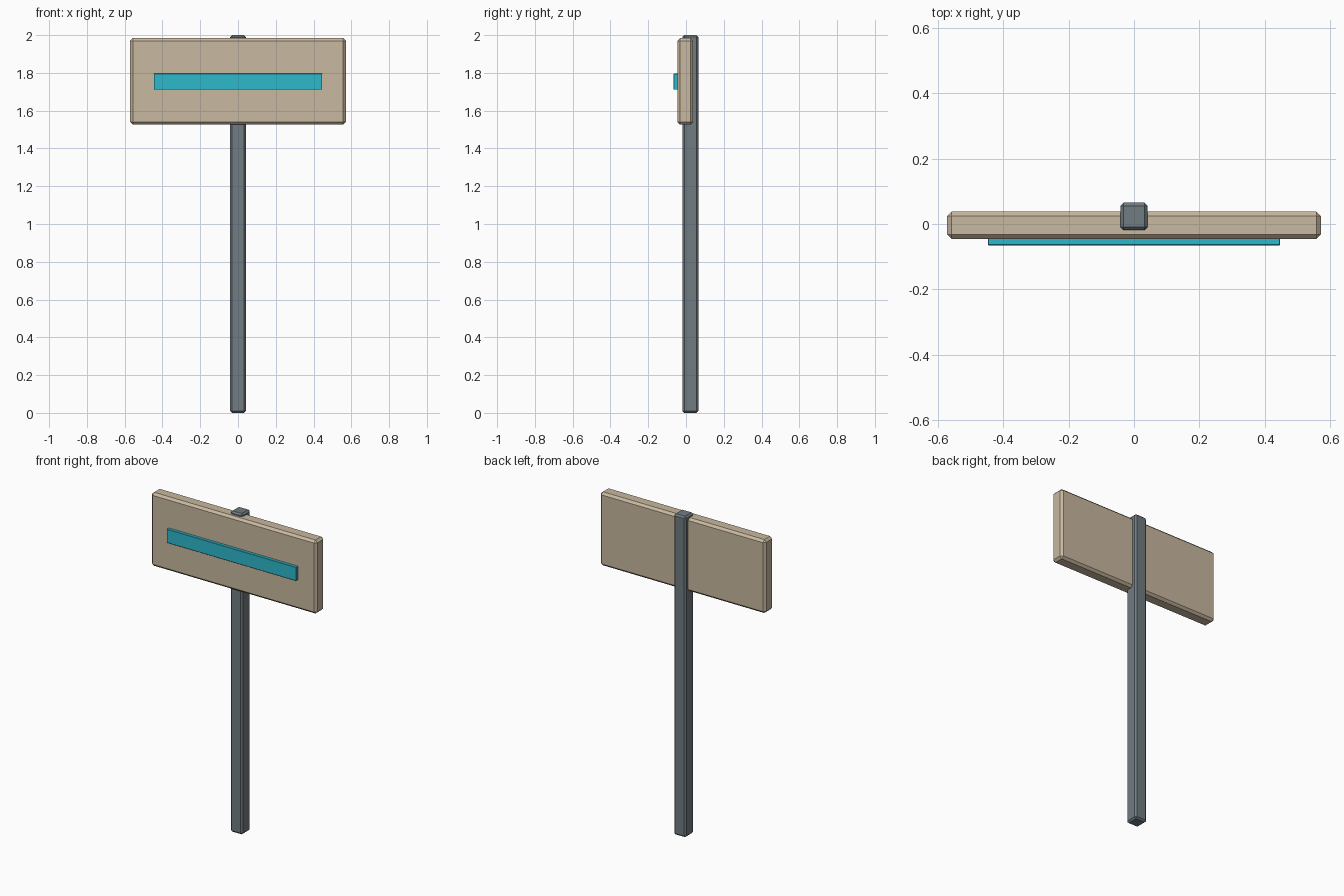
import bpy

cube = bpy.data.objects.get("Cube")
if cube:
    bpy.data.objects.remove(cube, do_unlink=True)


def material(name, rgb):
    mat = bpy.data.materials.new(name)
    mat.use_nodes = True
    color = (*rgb, 1)
    mat.diffuse_color = color
    bsdf = next(n for n in mat.node_tree.nodes if n.type == 'BSDF_PRINCIPLED')
    bsdf.inputs["Base Color"].default_value = color
    bsdf.inputs["Roughness"].default_value = 0.8
    return mat


def chamfered_box(name, low, high, chamfer, mat):
    """Flat-faced box between two corners with a single-step chamfer."""
    center = [(a + b) / 2 for a, b in zip(low, high)]
    bpy.ops.mesh.primitive_cube_add(size=1, location=center)
    obj = bpy.context.object
    obj.name = name
    obj.scale = [b - a for a, b in zip(low, high)]
    bpy.ops.object.transform_apply(location=False, rotation=False, scale=True)
    bevel = obj.modifiers.new("chamfer", 'BEVEL')
    bevel.width = chamfer
    bevel.segments = 1
    obj.data.materials.append(mat)
    return obj


steel = material("slate grey", (0.165, 0.2, 0.223))
tan = material("tan board", (0.58, 0.48, 0.35))
cyan = material("cyan stripe", (0.026, 0.48, 0.6))

# Upright square post, set behind the board
chamfered_box("post", (-0.042, -0.019, 0), (0.042, 0.065, 2), 0.01, steel)
# Sign board
chamfered_box("sign_board", (-0.571, -0.046, 1.526), (0.571, 0.038, 1.984), 0.014, tan)
# Raised stripe on the front of the board
chamfered_box("front_stripe", (-0.446, -0.065, 1.711), (0.446, -0.042, 1.797), 0.002, cyan)
